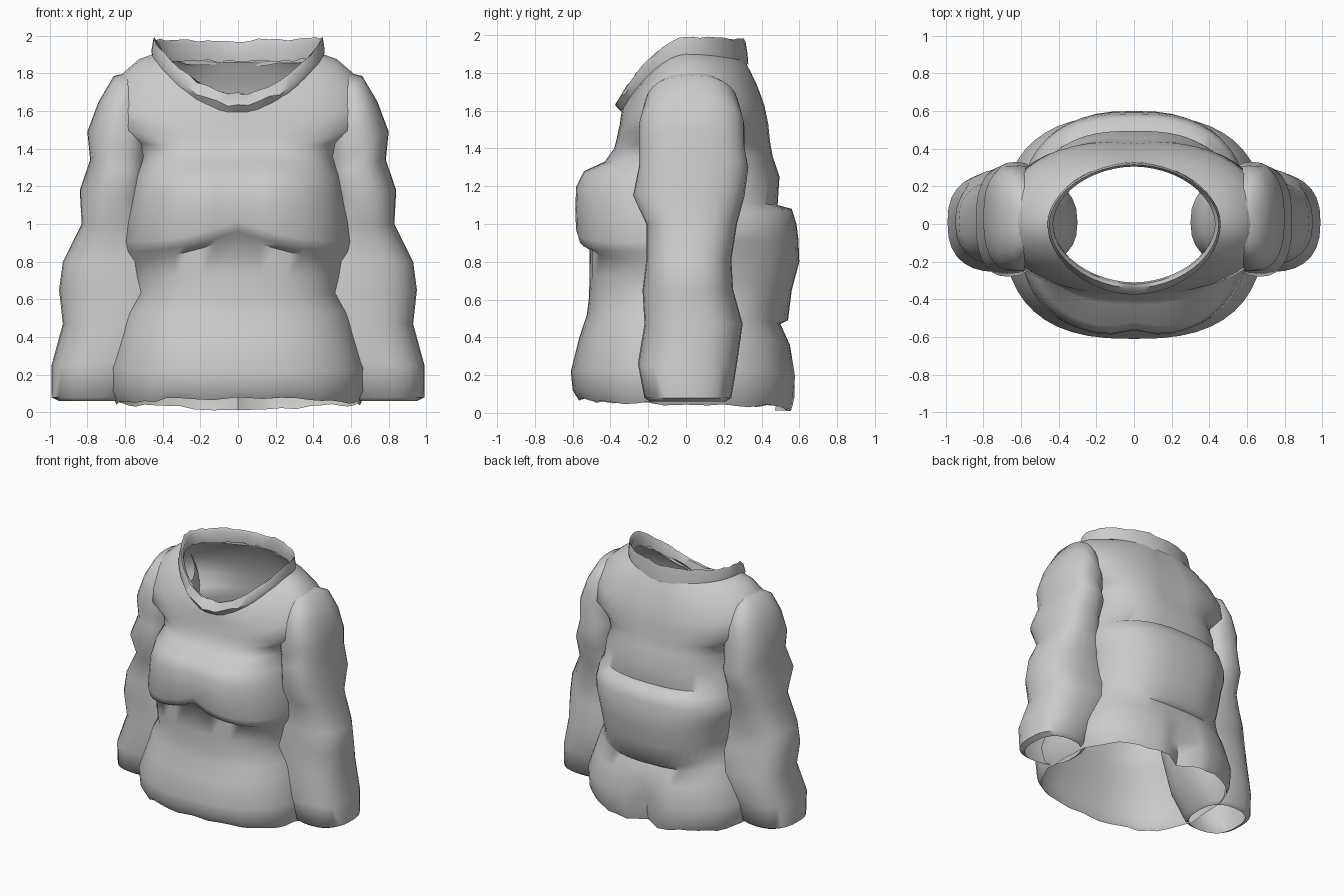
import bpy, bmesh, math, random

random.seed(4)
if "Cube" in bpy.data.objects:
    bpy.data.objects.remove(bpy.data.objects["Cube"])

cloth = bpy.data.materials.new("grey_knit")
cloth.use_nodes = True
grey = (0.6, 0.6, 0.6, 1)
cloth.diffuse_color = grey
cloth.node_tree.nodes["Principled BSDF"].inputs["Base Color"].default_value = grey


def power(value, exponent):
    return math.copysign(abs(value) ** exponent, value)


def loft(name, rings):
    """Skin a list of closed point rings into one open smooth sheet."""
    bm = bmesh.new()
    loops = [[bm.verts.new(p) for p in ring] for ring in rings]
    for low, high in zip(loops, loops[1:]):
        count = len(low)
        for i in range(count):
            j = (i + 1) % count
            bm.faces.new((low[i], low[j], high[j], high[i]))
    bmesh.ops.recalc_face_normals(bm, faces=bm.faces)
    mesh = bpy.data.meshes.new(name)
    bm.to_mesh(mesh)
    bm.free()
    mesh.materials.append(cloth)
    obj = bpy.data.objects.new(name, mesh)
    bpy.context.collection.objects.link(obj)
    bpy.ops.object.select_all(action="DESELECT")
    obj.select_set(True)
    bpy.context.view_layer.objects.active = obj
    bpy.ops.object.shade_smooth_by_angle(angle=math.radians(60))
    return obj


def body_ring(row, squareness, rag=0, bend=1.8, count=48):
    """Ring through a front, a side and a back point, each with its own height."""
    z_front, y_front, z_side, half_width, z_back, y_back = row
    points = []
    for i in range(count):
        angle = math.tau * i / count
        c, s = math.cos(angle), math.sin(angle)
        z_end, y_end = (z_back, y_back) if s > 0 else (z_front, -y_front)
        points.append([half_width * power(c, 2 / squareness),
                       y_end * power(s, 2 / squareness),
                       z_side + (z_end - z_side) * abs(s) ** bend
                       + random.uniform(-rag, rag)])
    return points


# Torso rows from hem to neck: front z and y, side z and half width, back z and y
torso_rows = [
    (.07, -.57, .05, .65, .02, .56),
    (.12, -.60, .11, .68, .08, .578),
    (.22, -.61, .24, .69, .20, .58),
    (.40, -.565, .42, .63, .36, .55),
    (.52, -.525, .53, .60, .47, .50),
    (.60, -.515, .64, .54, .49, .54),
    (.72, -.51, .72, .56, .65, .56),
    (.93, -.51, .86, .57, .80, .60),
    (.96, -.575, .91, .60, .92, .595),
    (1.01, -.59, .96, .61, 1.0, .585),
    (1.08, -.595, 1.06, .59, 1.08, .56),
    (1.20, -.59, 1.12, .58, 1.10, .485),
    (1.28, -.55, 1.26, .55, 1.25, .495),
    (1.33, -.43, 1.36, .52, 1.36, .465),
    (1.40, -.38, 1.44, .56, 1.44, .45),
    (1.46, -.365, 1.52, .70, 1.53, .44),
    (1.53, -.35, 1.66, .70, 1.63, .42),
    (1.57, -.345, 1.78, .635, 1.73, .385),
    (1.60, -.34, 1.875, .525, 1.81, .35),
    (1.62, -.335, 1.90, .455, 1.86, .325),
]
torso = []
for k, row in enumerate(torso_rows):
    squareness = 2.6 if k < 14 else 2.6 - .13 * (k - 14)
    ring = body_ring(row, squareness, rag=.012 if k == 0 else 0)
    for p in ring:
        middle = math.exp(-(p[0] / .09) ** 2)
        if 8 <= k <= 12 and p[1] < 0:      # shallow dip between the chest halves
            p[1] += .03 * middle
        if 7 <= k <= 9 and p[1] < 0:       # fold under the chest droops to the sides
            p[2] -= .08 * math.sin(math.pi * abs(p[0]) / .8)
        if k < 3 and p[1] > 0 and abs(p[0]) < .02:   # back vent
            p[1] -= .09
        if k > 12 and p[1] > 0:            # crease along the spine
            p[1] -= .015 * middle
    torso.append(ring)
loft("torso", torso)

# Sleeve rows from shoulder to cuff: outer x, z, inner x, z, front y, back y
sleeve_rows = [
    (.60, 1.80, .50, 1.52, -.17, .22),
    (.66, 1.785, .48, 1.42, -.22, .28),
    (.74, 1.65, .47, 1.36, -.25, .31),
    (.80, 1.49, .47, 1.31, -.25, .31),
    (.785, 1.34, .47, 1.26, -.25, .33),
    (.84, 1.18, .49, 1.12, -.28, .31),
    (.83, 1.0, .46, 1.0, -.21, .27),
    (.93, .80, .36, .82, -.21, .24),
    (.95, .65, .30, .65, -.23, .25),
    (.93, .47, .33, .47, -.22, .30),
    (.99, .25, .44, .27, -.255, .27),
    (.99, .08, .56, .08, -.22, .24),
    (.95, .06, .59, .06, -.19, .21),
]


def sleeve_ring(row, side, count=28):
    x_out, z_out, x_in, z_in, y_front, y_back = row
    points = []
    for i in range(count):
        angle = math.tau * i / count
        across = (1 + power(math.cos(angle), .8)) / 2
        depth = power(math.sin(angle), .8)
        y = (y_back + y_front) / 2 + depth * (y_back - y_front) / 2
        points.append((side * (x_in + (x_out - x_in) * across), y,
                       z_in + (z_out - z_in) * across))
    return points


for side, name in ((1, "left_sleeve"), (-1, "right_sleeve")):
    loft(name, [sleeve_ring(row, side) for row in sleeve_rows])

# Collar band: outer lower edge, folded rim, inner lower edge
collar_rows = [
    (1.59, -.34, 1.88, .455, 1.84, .33),
    (1.63, -.375, 1.92, .46, 1.91, .325),
    (1.69, -.34, 1.985, .45, 1.975, .315),
    (1.69, -.32, 1.96, .43, 1.95, .305),
    (1.64, -.31, 1.88, .43, 1.86, .315),
]
loft("collar", [body_ring(row, 1.9, rag=.01) for row in collar_rows])
